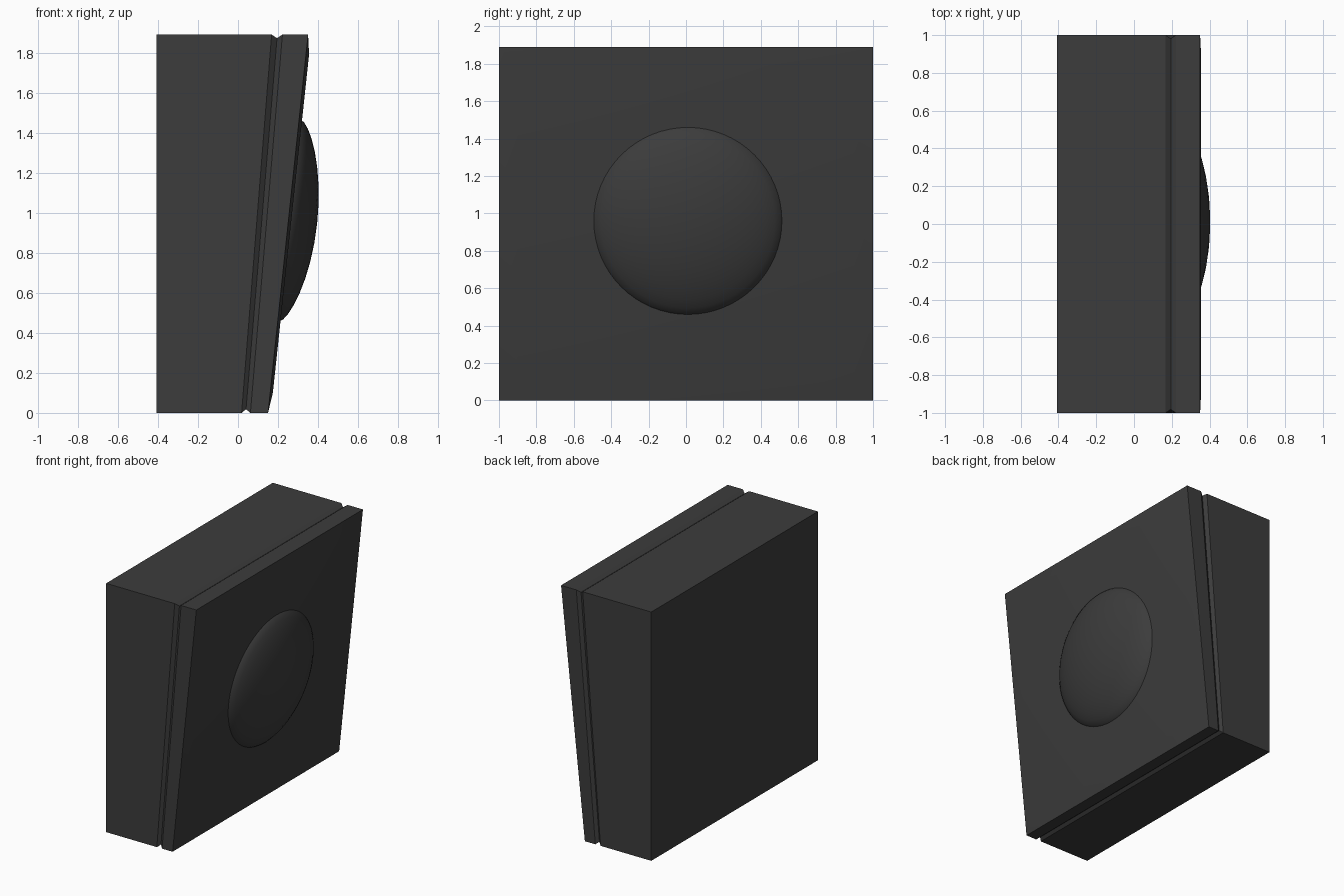
import bpy, bmesh, math
from mathutils import Matrix

if "Cube" in bpy.data.objects:
    bpy.data.objects.remove(bpy.data.objects["Cube"])

dark = bpy.data.materials.new("dark_grey")
dark.diffuse_color = (0.045, 0.045, 0.045, 1)
dark.use_nodes = True
dark.node_tree.nodes["Principled BSDF"].inputs["Base Color"].default_value = dark.diffuse_color


def finish(bm, name):
    bmesh.ops.recalc_face_normals(bm, faces=bm.faces)
    mesh = bpy.data.meshes.new(name)
    bm.to_mesh(mesh)
    bm.free()
    ob = bpy.data.objects.new(name, mesh)
    bpy.context.collection.objects.link(ob)
    mesh.materials.append(dark)
    bpy.ops.object.select_all(action='DESELECT')
    ob.select_set(True)
    bpy.context.view_layer.objects.active = ob
    bpy.ops.object.shade_smooth_by_angle(angle=math.radians(25))
    return ob


def bridge(bm, a, b):
    n = len(a)
    for i in range(n):
        bm.faces.new((a[i], a[(i + 1) % n], b[(i + 1) % n], b[i]))


# Wedge cabinet: rectangular loops (x at bottom, x at top, inset) from back to face
H = 1.89
loops = [(-0.408, -0.408, 0), (0.018, 0.168, 0), (0.04, 0.195, 0.018),
         (0.062, 0.222, 0), (0.15, 0.35, 0), (0.174, 0.355, 0.1)]
bm = bmesh.new()
rings = []
for xb, xt, i in loops:
    w = 1 - i
    rings.append([bm.verts.new(p) for p in
                  ((xb, -w, i), (xb, w, i), (xt, w, H - i), (xt, -w, H - i))])
for a, b in zip(rings, rings[1:]):
    bridge(bm, a, b)
bm.faces.new(rings[0])
bm.faces.new(rings[-1])
finish(bm, "cabinet")

# Domed round cone, set on the sloping face
R, DOME, SEG, STEPS = 0.503, 0.13, 64, 8
bm = bmesh.new()
rings = []
for k in range(-1, STEPS):
    t = max(k, 0) / STEPS * math.pi / 2
    r = R * math.cos(t)
    h = DOME * math.sin(t) ** 1.4 if k >= 0 else -0.02
    rings.append([bm.verts.new((r * math.cos(2 * math.pi * s / SEG),
                                r * math.sin(2 * math.pi * s / SEG), h))
                  for s in range(SEG)])
for a, b in zip(rings, rings[1:]):
    bridge(bm, a, b)
tip = bm.verts.new((0, 0, DOME))
for s in range(SEG):
    bm.faces.new((rings[-1][s], rings[-1][(s + 1) % SEG], tip))
bm.faces.new(rings[0])
tilt = math.radians(90) + math.atan(0.107)
bm.transform(Matrix.Translation((0.266, 0.01, 0.96)) @ Matrix.Rotation(tilt, 4, 'Y'))
finish(bm, "speaker_dome")
